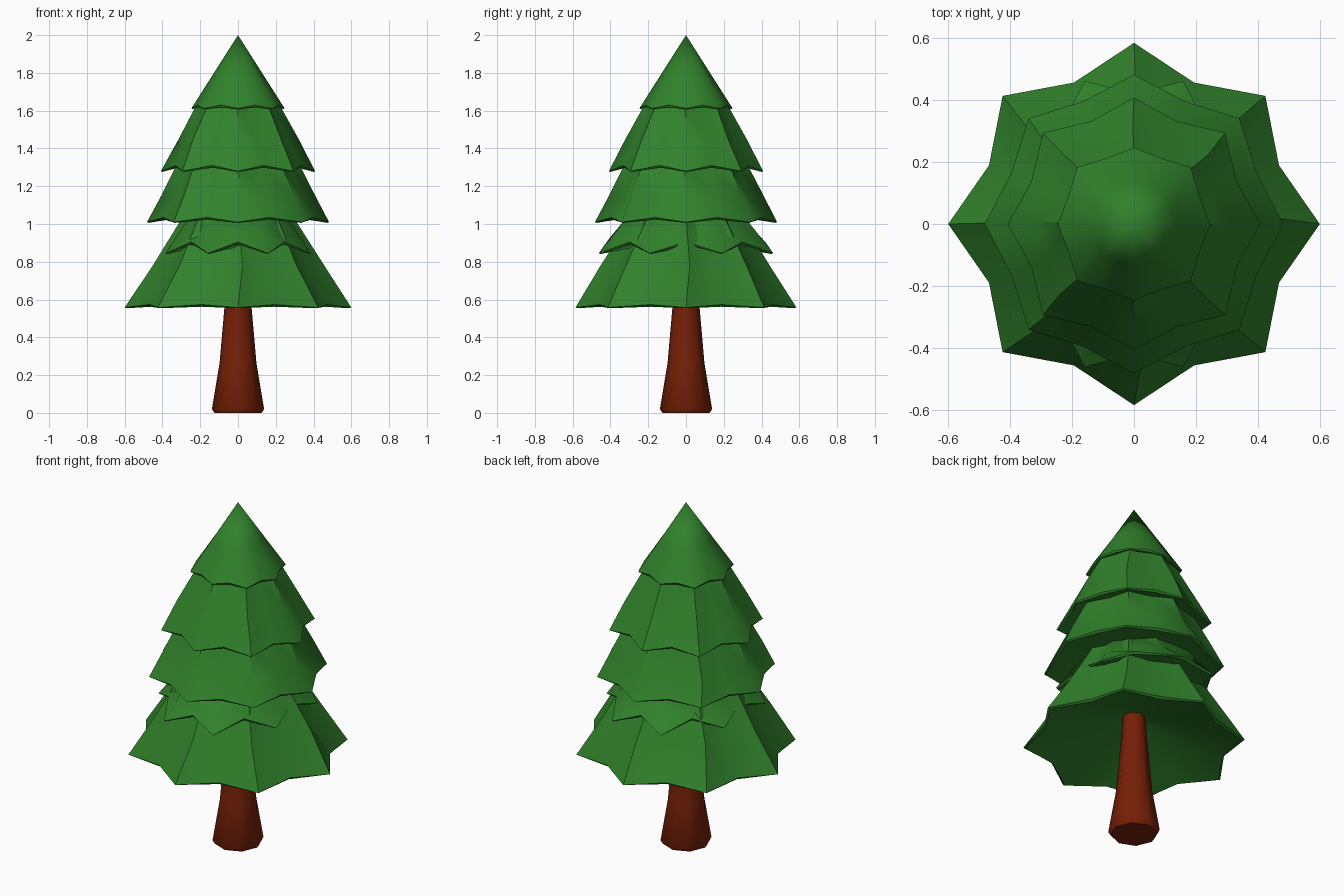
import bpy, bmesh, math, random

if "Cube" in bpy.data.objects:
    bpy.data.objects.remove(bpy.data.objects["Cube"])
random.seed(4)


def material(name, rgb):
    m = bpy.data.materials.new(name)
    m.diffuse_color = (*rgb, 1)
    m.use_nodes = True
    m.node_tree.nodes["Principled BSDF"].inputs["Base Color"].default_value = m.diffuse_color
    return m


GREEN = material("needle green", (0.03, 0.22, 0.024))
BROWN = material("bark red brown", (0.18, 0.014, 0.002))


def loft(name, rings, mat, angle):
    """Skin a stack of vertex rings; a ring with one point closes as a fan."""
    bm = bmesh.new()
    loops = [[bm.verts.new(p) for p in ring] for ring in rings]
    for a, b in zip(loops, loops[1:]):
        n = max(len(a), len(b))
        for i in range(n):
            j = (i + 1) % n
            if len(a) == 1:
                bm.faces.new((a[0], b[j], b[i]))
            elif len(b) == 1:
                bm.faces.new((a[i], a[j], b[0]))
            else:
                bm.faces.new((a[i], a[j], b[j], b[i]))
    bmesh.ops.recalc_face_normals(bm, faces=bm.faces)
    me = bpy.data.meshes.new(name)
    bm.to_mesh(me)
    bm.free()
    me.materials.append(mat)
    ob = bpy.data.objects.new(name, me)
    bpy.context.collection.objects.link(ob)
    bpy.ops.object.select_all(action='DESELECT')
    ob.select_set(True)
    bpy.context.view_layer.objects.active = ob
    bpy.ops.object.shade_smooth_by_angle(angle=math.radians(angle))
    return ob


def star(r, valley, z, droop=0.0, turn=0.0, sx=1.0, sy=1.0, diag=1.0, jit=0.0):
    """Eight-pointed ring: tips reach r and hang by droop, valleys are drawn in."""
    pts = []
    for i in range(16):
        a = math.tau * i / 16 + turn
        tip = i % 2 == 0
        rr = r * ((diag if i % 4 == 2 else 1) if tip else valley)
        rr += random.uniform(-jit, jit) * (0.4 if tip else 1)
        a += random.uniform(-jit, jit) * 3
        pts.append((rr * math.cos(a) * sx, rr * math.sin(a) * sy,
                    z - (droop if tip else 0)))
    return pts


def tier(name, top, rim, inner, valley, droop, jit=0.0, fold=0.0, **k):
    """Flared skirt of branches: top, fold, rim, thin lip, hollow underside."""
    (tr, tz), (r, z), (ir, iz) = top, rim, inner
    mr, mz = tr + (r - tr) * 0.55, tz + (z - tz) * 0.55
    rings = [[(0, 0, tz + 0.04)] if tr else [(0, 0, tz)]]
    if tr:
        rings.append(star(tr, 0.92 - fold, tz, **k))
    rings += [star(mr, valley + 0.02 - fold, mz, jit=jit, **k),
              star(r, valley, z + droop, droop, **k),
              star(r * 0.98, valley, z + droop - 0.012, droop - 0.008, **k),
              star(ir, 0.92, iz, **k),
              [(0, 0, iz + 0.02)]]
    return loft(name, rings, GREEN, 50)


# Branch tiers, from the crown down
tier("crown_tier", (0, 2.0), (0.247, 1.612), (0.19, 1.635), 0.93, 0.018, diag=1.05)
tier("upper_tier", (0.215, 1.64), (0.408, 1.28), (0.32, 1.31), 0.88, 0.03,
     jit=0.012, fold=0.05, diag=1.02)
tier("middle_tier", (0.325, 1.315), (0.482, 1.01), (0.31, 1.04), 0.89, 0.025,
     jit=0.012, fold=0.05)
tier("lower_tier", (0.325, 1.05), (0.5, 0.845), (0.38, 0.88), 0.84, 0.06,
     jit=0.012, turn=math.pi / 8, sx=0.83)
tier("bottom_tier", (0.285, 1.05), (0.6, 0.558), (0.10, 0.71), 0.845, 0.016,
     jit=0.02, fold=0.04, sy=0.975)


# Trunk: eight-sided, flared at the foot
def ring(r, z):
    return [(r * math.cos(math.tau * i / 8), r * math.sin(math.tau * i / 8), z)
            for i in range(8)]


loft("trunk", [[(0, 0, 0)], ring(0.125, 0), ring(0.138, 0.02), ring(0.098, 0.26),
               ring(0.07, 0.58), ring(0.06, 0.74), [(0, 0, 0.74)]], BROWN, 50)
